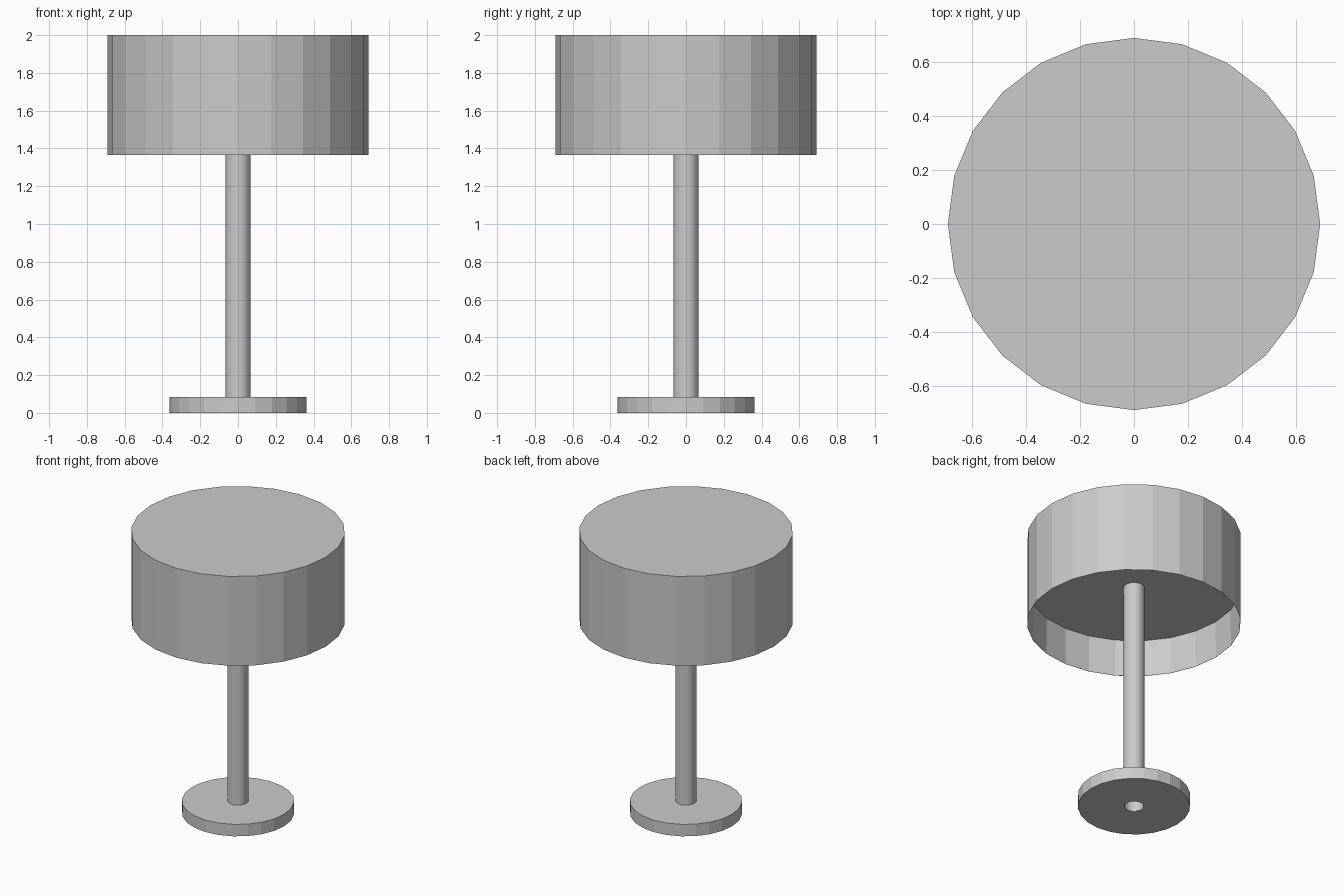
import bpy
import bmesh
import math

cube = bpy.data.objects.get("Cube")
if cube:
    bpy.data.objects.remove(cube, do_unlink=True)

SIDES = 24

grey = bpy.data.materials.new("plain_grey")
grey.use_nodes = True
colour = (0.6, 0.6, 0.6, 1)
grey.diffuse_color = colour
grey.node_tree.nodes["Principled BSDF"].inputs["Base Color"].default_value = colour


def lathe(name, profile, closed=False):
    """Turn a (radius, height) profile about z; zero radius closes to a flat cap."""
    bm = bmesh.new()
    rings = []
    for radius, z in profile:
        rings.append([bm.verts.new((radius * math.cos(a), radius * math.sin(a), z))
                      for a in (math.tau * i / SIDES for i in range(SIDES))])
    pairs = list(zip(rings, rings[1:]))
    if closed:
        pairs.append((rings[-1], rings[0]))
    for low, high in pairs:
        for i in range(SIDES):
            j = (i + 1) % SIDES
            bm.faces.new((low[i], low[j], high[j], high[i]))
    bmesh.ops.remove_doubles(bm, verts=bm.verts, dist=0.0001)
    bmesh.ops.recalc_face_normals(bm, faces=bm.faces)
    mesh = bpy.data.meshes.new(name)
    bm.to_mesh(mesh)
    bm.free()
    mesh.materials.append(grey)
    obj = bpy.data.objects.new(name, mesh)
    bpy.context.collection.objects.link(obj)
    return obj


# Drum shade: thin wall below a raised inner ceiling, flat closed top
lathe("shade", [(0, 1.627), (0.686, 1.627), (0.689, 1.365), (0.69, 1.365), (0.69, 2), (0, 2)])

# Hollow stem, open at the foot and running up to the shade ceiling
lathe("stem", [(0.067, 0.002), (0.067, 1.64), (0.062, 1.64), (0.062, 0.002)], closed=True)

# Round foot with a hole through its middle
lathe("base", [(0.064, 0), (0.362, 0), (0.362, 0.085), (0.064, 0.085)], closed=True)
